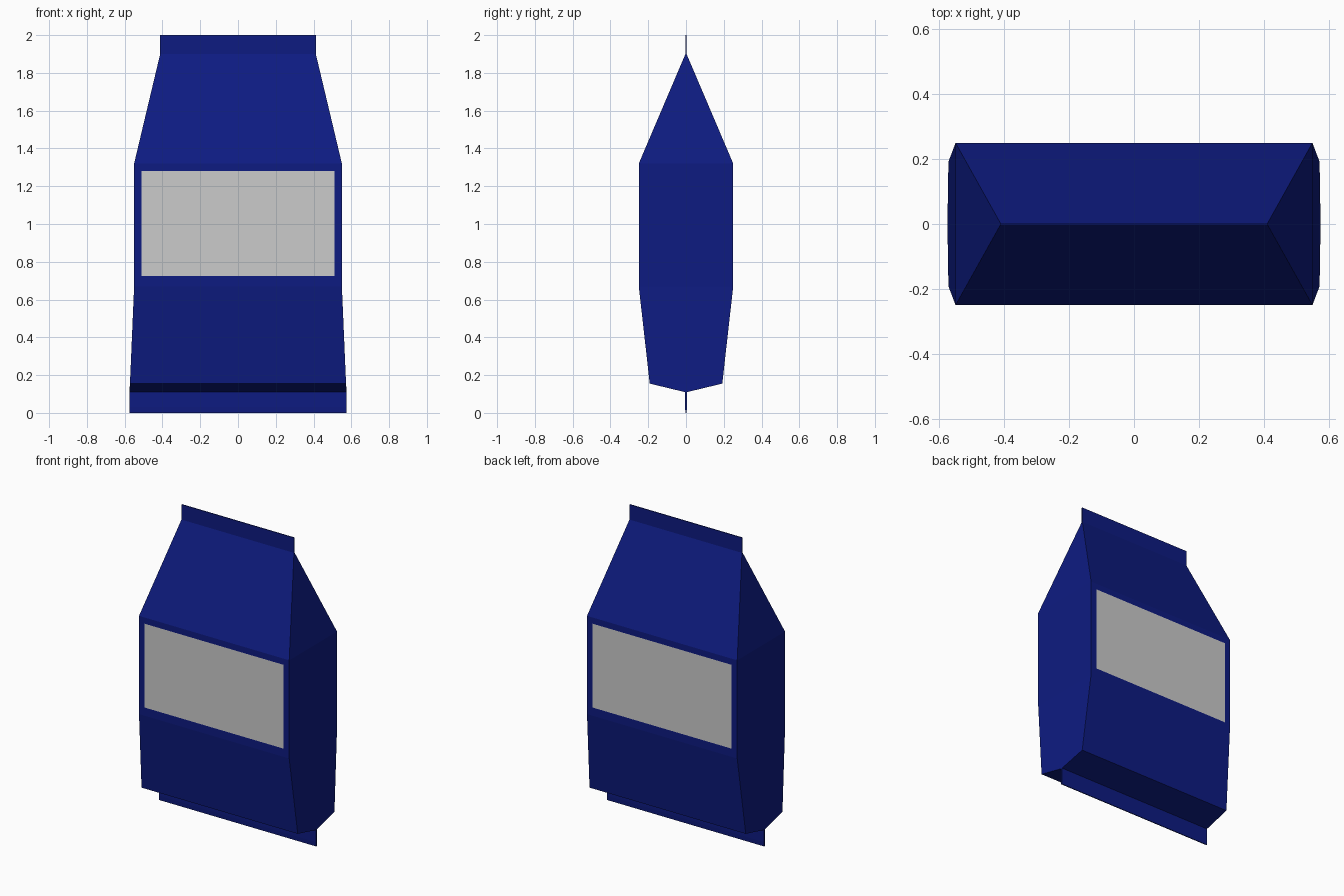
import bpy, bmesh

if "Cube" in bpy.data.objects:
    bpy.data.objects.remove(bpy.data.objects["Cube"])

navy = bpy.data.materials.new("navy_foil")
navy.diffuse_color = (0.0042, 0.011, 0.22, 1)
navy.use_nodes = True
navy.node_tree.nodes["Principled BSDF"].inputs["Base Color"].default_value = navy.diffuse_color


def make_object(name, bm, material=None):
    bmesh.ops.recalc_face_normals(bm, faces=bm.faces)
    mesh = bpy.data.meshes.new(name)
    bm.to_mesh(mesh)
    bm.free()
    obj = bpy.data.objects.new(name, mesh)
    bpy.context.collection.objects.link(obj)
    if material:
        mesh.materials.append(material)
    return obj


# Bag: rectangular sections (z, half width, half depth) lofted bottom to top
sections = [
    (0.00, 0.575, 0.003),   # bottom seal
    (0.03, 0.575, 0.005),
    (0.11, 0.575, 0.005),
    (0.155, 0.572, 0.192),  # folded base
    (0.67, 0.55, 0.25),     # straight middle
    (1.32, 0.55, 0.25),
    (1.90, 0.412, 0.003),   # tapered shoulder
    (2.00, 0.412, 0.003),   # top seal
]
bm = bmesh.new()
rings = [[bm.verts.new((sx * w, sy * d, z))
          for sx, sy in ((-1, -1), (1, -1), (1, 1), (-1, 1))]
         for z, w, d in sections]
for low, high in zip(rings, rings[1:]):
    for i in range(4):
        j = (i + 1) % 4
        bm.faces.new((low[i], low[j], high[j], high[i]))
bm.faces.new(rings[0][::-1])
bm.faces.new(rings[-1])
make_object("bag", bm, navy)

# Blank label panels, front and back
for name, side in (("front_label", -1), ("back_label", 1)):
    bm = bmesh.new()
    corners = ((-0.51, 0.725), (0.51, 0.725), (0.51, 1.28), (-0.51, 1.28))
    verts = [bm.verts.new((-side * x, side * 0.2515, z)) for x, z in corners]
    face = bm.faces.new(verts)
    bmesh.ops.solidify(bm, geom=[face], thickness=0.001)
    make_object(name, bm)
